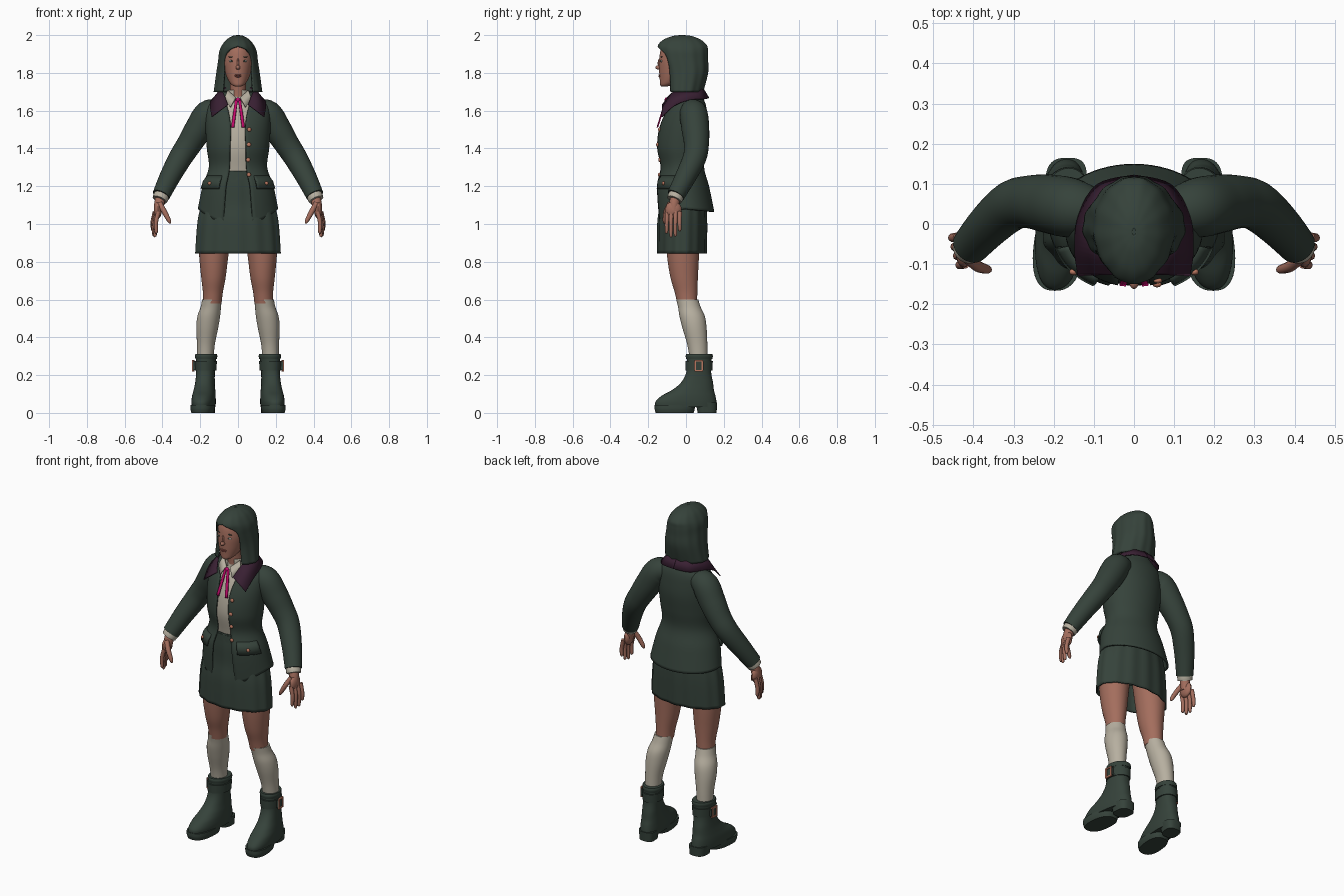
import bpy, bmesh
from math import sin, cos, radians, copysign, tau
from mathutils import Vector, Matrix

if "Cube" in bpy.data.objects:
    bpy.data.objects.remove(bpy.data.objects["Cube"])


def material(name, *rgb):
    m = bpy.data.materials.new(name)
    m.use_nodes = True
    m.diffuse_color = (*rgb, 1)
    m.node_tree.nodes["Principled BSDF"].inputs["Base Color"].default_value = (*rgb, 1)
    return m


green = material("dark green cloth", .036, .055, .043)
skin = material("skin", .37, .155, .11)
cream = material("cream cloth", .47, .43, .35)
pink = material("magenta ribbon", .55, .003, .15)
purple = material("dark purple", .04, .014, .032)
copper = material("copper", .5, .19, .12)
lip = material("lips", .26, .075, .06)
white = material("eye white", .5, .48, .43)
made = []


def finish(name, bm, mat, mirror=False, thick=0):
    mesh = bpy.data.meshes.new(name)
    bm.to_mesh(mesh)
    bm.free()
    mesh.materials.append(mat)
    ob = bpy.data.objects.new(name, mesh)
    bpy.context.collection.objects.link(ob)
    if thick:
        mod = ob.modifiers.new("thickness", 'SOLIDIFY')
        mod.thickness, mod.offset = thick, -1
    if mirror:
        ob.modifiers.new("mirror", 'MIRROR')
    made.append(ob)
    return ob


def spline(keys, n=6):
    """Smooth interpolation through rows of equal length."""
    out, last = [], len(keys) - 1
    for i in range(last):
        p = [keys[min(max(i + k, 0), last)] for k in (-1, 0, 1, 2)]
        for s in range(n):
            t = s / n
            out.append([b + .5 * t * (c - a + t * (2 * a - 5 * b + 4 * c - d + t * (3 * (b - c) + d - a)))
                        for a, b, c, d in zip(*p)])
    return out + [list(keys[last])]


def grid(bm, rows):
    verts = [[bm.verts.new(p) for p in row] for row in rows]
    for lo, hi in zip(verts, verts[1:]):
        for i in range(len(lo) - 1):
            bm.faces.new((lo[i], lo[i + 1], hi[i + 1], hi[i]))
    return verts


def ring_point(row, a, power=1, out=0):
    z, x, y, rx, ry = row[:5]
    s, c = sin(a), cos(a)
    return Vector((x + (rx + out) * copysign(abs(s) ** power, s),
                   y - (ry + out) * copysign(abs(c) ** power, c), z))


def loft(name, keys, mat, sides=40, caps=True, power=1, wave=0, waves=1, steps=6, **kw):
    """Horizontal rings (z, x, y, rx, ry, front gap in degrees), lowest first."""
    bm, rows = bmesh.new(), []
    for row in spline(keys, steps):
        gap = radians(max(0, row[5])) if len(row) > 5 else 0
        angles = [gap + (tau - 2 * gap) * i / sides for i in range(sides + 1)]
        rows.append([ring_point(row, a, power, row[3] * wave * cos(waves * a)) for a in angles])
    verts = grid(bm, rows)
    if caps:
        bm.faces.new(verts[0][-2::-1])
        bm.faces.new(verts[-1][:-1])
    bmesh.ops.remove_doubles(bm, verts=bm.verts, dist=1e-5)
    return finish(name, bm, mat, **kw)


def tube(name, keys, mat, sides=20, **kw):
    """Round limb through (x, y, z, radius)."""
    pts, bm, rows = spline(keys), bmesh.new(), []
    for i, p in enumerate(pts):
        t = Vector(pts[min(i + 1, len(pts) - 1)][:3]) - Vector(pts[max(i - 1, 0)][:3])
        u = t.cross(Vector((0, 1, 0))).normalized()
        v = t.cross(u).normalized()
        rows.append([Vector(p[:3]) + p[3] * (u * cos(tau * k / sides) + v * sin(tau * k / sides))
                     for k in range(sides + 1)])
    verts = grid(bm, rows)
    bm.faces.new(verts[0][-2::-1])
    bm.faces.new(verts[-1][:-1])
    bmesh.ops.remove_doubles(bm, verts=bm.verts, dist=1e-5)
    bmesh.ops.recalc_face_normals(bm, faces=bm.faces)
    return finish(name, bm, mat, **kw)


def strip(name, edge_a, edge_b, mat, thick=.006, **kw):
    """Cloth strip between two edges."""
    bm = bmesh.new()
    grid(bm, [spline(edge_a), spline(edge_b)])
    return finish(name, bm, mat, thick=thick, **kw)


def blob(name, loc, size, mat, mirror=False):
    bm = bmesh.new()
    bmesh.ops.create_uvsphere(bm, u_segments=16, v_segments=10, radius=1,
                              matrix=Matrix.LocRotScale(Vector(loc), None, Vector(size)))
    return finish(name, bm, mat, mirror)


def box(name, loc, size, mat, mirror=True):
    bm = bmesh.new()
    bmesh.ops.create_cube(bm, size=1, matrix=Matrix.LocRotScale(Vector(loc), None, Vector(size)))
    return finish(name, bm, mat, mirror)


# Head and face
loft("head", [(1.728, 0, -.115, .015, .015), (1.738, 0, -.1, .035, .037), (1.765, 0, -.075, .054, .064),
              (1.81, 0, -.055, .07, .087), (1.87, 0, -.042, .08, .1), (1.93, 0, -.035, .072, .095),
              (1.97, 0, -.03, .04, .06)], skin)
loft("neck", [(1.6, 0, -.01, .055, .055), (1.7, 0, -.022, .043, .046), (1.79, 0, -.03, .045, .05)], skin)
blob("nose", (0, -.144, 1.829), (.012, .018, .012), skin)
blob("nose_bridge", (0, -.138, 1.85), (.007, .012, .028), skin)
blob("upper_lip", (0, -.138, 1.788), (.02, .008, .004), lip)
blob("lower_lip", (0, -.138, 1.781), (.016, .008, .005), lip)
blob("eye", (.034, -.13, 1.862), (.014, .006, .006), white, True)
blob("iris", (.034, -.134, 1.862), (.005, .004, .0055), green, True)
blob("eyebrow", (.036, -.13, 1.885), (.017, .005, .003), green, True)

# Bobbed hair, open around the face
loft("hair", [(1.7, 0, -.008, .128, .1, 40), (1.8, 0, 0, .114, .118, 42), (1.87, 0, -.01, .104, .128, 46),
              (1.915, 0, -.015, .098, .132, 34), (1.945, 0, -.018, .085, .13, 0), (1.975, 0, -.02, .062, .1, 0),
              (1.995, 0, -.02, .03, .05, 0), (2, 0, -.02, .005, .008, 0)],
     green, sides=64, caps=False, wave=.014, waves=13, thick=.012)
blob("hair_crown", (0, -.02, 1.992), (.03, .045, .007), green)

# Shirt, collar and ribbon
loft("shirt", [(1.24, 0, -.025, .13, .09), (1.3, 0, -.022, .14, .104), (1.4, 0, -.025, .15, .118),
               (1.5, 0, -.015, .15, .118), (1.58, 0, -.004, .14, .102), (1.64, 0, 0, .09, .075),
               (1.68, 0, -.01, .055, .055)], cream)
loft("shirt_collar_band", [(1.66, 0, -.014, .064, .062, 20), (1.71, 0, -.018, .055, .056, 25)],
     cream, caps=False, thick=.006)
strip("shirt_collar_point", [(.04, -.115, 1.62), (.075, -.08, 1.66)],
      [(.012, -.095, 1.67), (.055, -.06, 1.71)], cream, mirror=True)
strip("ribbon_tail", [(.02, -.15, 1.51), (0, -.104, 1.66)], [(.036, -.148, 1.51), (.014, -.1, 1.66)],
      pink, mirror=True)
blob("ribbon_knot", (0, -.104, 1.656), (.013, .009, .014), pink)

# Jacket body with an open front and hem dipping toward the front
jacket_rings = [(1.08, 0, 0, .213, .15, 22), (1.2, 0, -.02, .188, .142, 20), (1.3, 0, -.022, .155, .118, 17),
                (1.4, 0, -.025, .165, .132, 15), (1.5, 0, -.015, .172, .132, 13), (1.58, 0, -.002, .172, .115, 16),
                (1.63, 0, .01, .16, .095, 22), (1.67, 0, .02, .115, .07, 35), (1.7, 0, .02, .075, .06, 45)]
jacket = loft("jacket", jacket_rings, green, sides=56, caps=False, thick=.01)
for v in jacket.data.vertices:
    if v.co.z < 1.2:
        reach = (1.2 - v.co.z) / .12
        v.co.z -= reach * (.09 * max(0, -v.co.y / .15) ** 2 + .015 * max(0, v.co.y / .15))


def on_jacket(z, degrees, out=0):
    row = min(spline(jacket_rings, 20), key=lambda r: abs(r[0] - z))
    return ring_point(row, radians(degrees), 1, out)


# Pocket flaps and buttons
bm = bmesh.new()
grid(bm, [[on_jacket(z, 30 + 4.5 * i, out) for i in range(11)]
          for z, out in ((1.19, .014), (1.225, .013), (1.255, .004))])
finish("pocket_flap", bm, green, True, .01)
blob("pocket_button", on_jacket(1.215, 50, .014), (.01, .008, .01), copper, True)
for i in range(4):
    blob(f"jacket_button_{i + 1}", on_jacket(1.5 - .08 * i, 20, .002), (.011, .007, .011), copper)

# Purple neckerchief
strip("neckerchief",
      [(0, .118, 1.665), (.09, .095, 1.66), (.135, .02, 1.655), (.145, -.06, 1.625), (.138, -.125, 1.565)],
      [(0, .085, 1.72), (.065, .065, 1.72), (.088, -.01, 1.712), (.075, -.075, 1.69), (.052, -.122, 1.63)],
      purple, mirror=True)

# Sleeves and cuffs
tube("sleeve", [(.09, .03, 1.6, .055), (.155, .04, 1.583, .074), (.21, .05, 1.5, .073), (.26, .055, 1.42, .066),
                (.305, .045, 1.35, .062), (.36, -.002, 1.25, .055), (.407, -.054, 1.152, .047)],
     green, sides=28, mirror=True)
tube("cuff", [(.395, -.04, 1.17, .04), (.408, -.055, 1.143, .042), (.415, -.062, 1.128, .04)], cream, mirror=True)

# Hands
tube("wrist", [(.408, -.052, 1.15, .026), (.416, -.062, 1.11, .027), (.422, -.066, 1.07, .024)], skin, mirror=True)
blob("palm", (.424, -.066, 1.075), (.021, .043, .046), skin, True)
for i, finger in enumerate(("index", "middle", "ring", "little")):
    x, y, tip = .421 + .006 * i, -.099 + .022 * i, (.95, .932, .936, .962)[i]
    tube(finger + "_finger", [(x, y, 1.065, .012), (x + .013, y * 1.03, 1.01, .011),
                              (x + .012, y * 1.06 + .002, tip + .01, .009), (x + .01, y * 1.06 + .002, tip, .003)],
         skin, sides=10, mirror=True)
tube("thumb", [(.415, -.085, 1.11, .014), (.39, -.105, 1.065, .014), (.366, -.113, 1.02, .011),
               (.358, -.114, 1.003, .004)], skin, sides=10, mirror=True)

# Skirt with soft pleats
loft("skirt", [(.845, 0, -.022, .228, .13), (1, 0, -.02, .217, .13), (1.1, 0, -.017, .197, .122),
               (1.2, 0, -.022, .168, .116), (1.28, 0, -.025, .138, .107)],
     green, sides=96, caps=False, wave=.012, waves=14, thick=.008)
loft("skirt_waistband", [(1.235, 0, -.025, .15, .112), (1.275, 0, -.025, .141, .11)], green)

# Legs and knee socks
loft("leg", [(.58, .136, .006, .049, .053), (.64, .133, 0, .053, .06), (.72, .13, -.01, .065, .073),
             (.84, .128, -.016, .078, .085), (1, .118, -.018, .092, .092)], skin, mirror=True)
loft("sock", [(.27, .173, .068, .043, .046), (.36, .17, .06, .047, .053), (.45, .163, .045, .058, .064),
              (.51, .155, .033, .06, .067), (.56, .144, .018, .054, .06), (.6, .138, .007, .052, .058)],
     cream, mirror=True)

# Boots, turned slightly outward
boots = [
    loft("boot", [(.03, .182, 0, .06, .162), (.06, .182, 0, .062, .161), (.09, .182, .013, .06, .143),
                  (.12, .181, .036, .056, .112), (.16, .18, .058, .051, .085), (.22, .178, .068, .049, .065),
                  (.31, .175, .07, .054, .066)], green, power=.85, mirror=True),
    loft("boot_sole", [(0, .182, -.06, .058, .1), (.02, .182, -.06, .063, .106), (.042, .182, -.06, .063, .106)],
         green, power=.8, mirror=True),
    loft("boot_heel", [(0, .18, .112, .046, .05), (.055, .18, .108, .051, .057)], green, power=.7, mirror=True),
    loft("boot_cuff", [(.285, .175, .07, .056, .069), (.3, .175, .07, .059, .072), (.312, .175, .07, .056, .069)],
         green, mirror=True),
    loft("boot_strap", [(.225, .177, .069, .056, .071), (.275, .177, .069, .059, .073)], green, mirror=True),
    box("buckle_pad", (.236, .068, .25), (.014, .05, .045), green),
]
for dz in (-.027, .027):
    boots.append(box("buckle_bar", (.243, .068, .25 + dz), (.009, .044, .008), copper))
for dy in (-.018, .018):
    boots.append(box("buckle_side", (.243, .068 + dy, .25), (.009, .008, .06), copper))
for part in boots:
    for v in part.data.vertices:
        v.co.x -= .09 * v.co.y

# Smooth shading with crisp edges
for ob in made:
    ob.select_set(True)
bpy.context.view_layer.objects.active = made[0]
bpy.ops.object.shade_smooth_by_angle(angle=radians(40))
